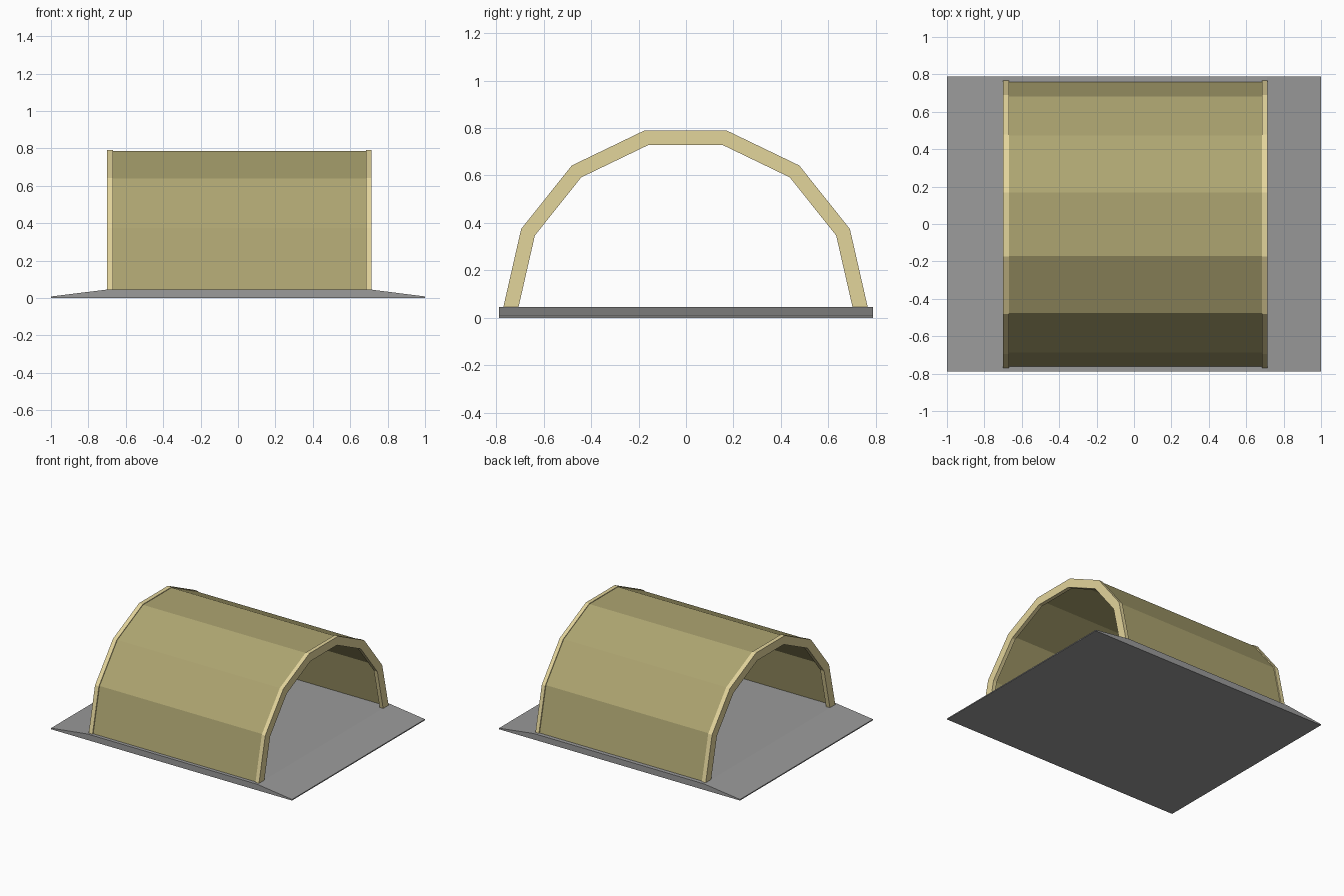
import bpy, math

if "Cube" in bpy.data.objects:
    bpy.data.objects.remove(bpy.data.objects["Cube"])

Z0 = 0.045      # top of the floor slab
SEGS = 7        # flat panels in the half-round arch


def material(name, rgb):
    m = bpy.data.materials.new(name)
    m.diffuse_color = (*rgb, 1)
    m.use_nodes = True
    m.node_tree.nodes["Principled BSDF"].inputs["Base Color"].default_value = m.diffuse_color
    return m


def prism(name, profile, axis, a, b, mat):
    """Extrude a closed 2D profile along x (profile = y,z) or y (profile = x,z)."""
    n = len(profile)
    if axis == 'x':
        verts = [(t, p, q) for t in (a, b) for p, q in profile]
    else:
        verts = [(p, t, q) for t in (a, b) for p, q in profile]
    faces = [tuple(range(n)), tuple(range(2 * n - 1, n - 1, -1))]
    faces += [(i, i + n, (i + 1) % n + n, (i + 1) % n) for i in range(n)]
    if axis == 'x':
        faces = [f[::-1] for f in faces]
    mesh = bpy.data.meshes.new(name)
    mesh.from_pydata(verts, [], faces)
    mesh.update()
    mesh.materials.append(mat)
    obj = bpy.data.objects.new(name, mesh)
    bpy.context.collection.objects.link(obj)
    return obj


def arch(r_out, r_in, base):
    """Closed half-ring profile made of straight segments."""
    def arc(r):
        return [(r * math.cos(math.pi * i / SEGS) - 0.002,
                 base + r * math.sin(math.pi * i / SEGS)) for i in range(SEGS + 1)]
    return arc(r_out) + arc(r_in)[::-1]


floor_mat = material("floor_grey", (0.325, 0.325, 0.325))
shell_mat = material("shell_tan", (0.42, 0.375, 0.165))
rib_mat = material("rib_tan", (0.767, 0.66, 0.33))

# Floor slab with ramped ends
prism("floor_slab", [(-1, 0), (1, 0), (1, 0.008), (0.71, Z0), (-0.70, Z0), (-1, 0.008)],
      'y', -0.788, 0.788, floor_mat)

# Thin faceted roof shell
prism("roof_shell", arch(0.76, 0.75, Z0), 'x', -0.675, 0.69, shell_mat)

# Thicker end ribs
for name, a, b in (("left_end_rib", -0.70, -0.668), ("right_end_rib", 0.684, 0.713)):
    prism(name, arch(0.769, 0.705, Z0 - 0.004), 'x', a, b, rib_mat)
